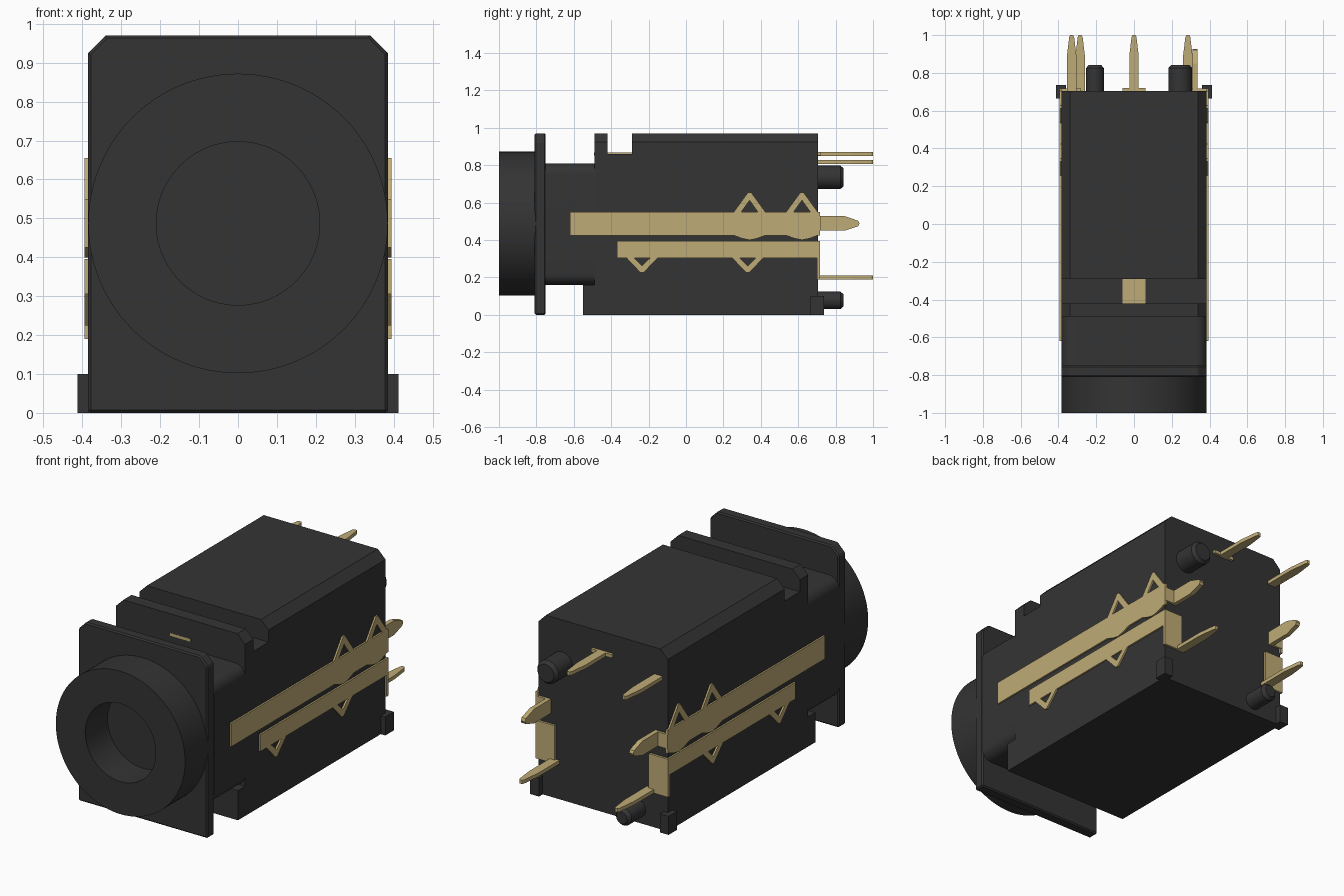
import bpy, bmesh, math
from mathutils import Vector

cube = bpy.data.objects.get("Cube")
if cube:
    bpy.data.objects.remove(cube, do_unlink=True)


def material(name, rgb):
    m = bpy.data.materials.new(name)
    m.use_nodes = True
    col = (*rgb, 1.0)
    m.diffuse_color = col
    bsdf = next(n for n in m.node_tree.nodes if n.type == 'BSDF_PRINCIPLED')
    bsdf.inputs["Base Color"].default_value = col
    return m


BLACK = material("black plastic", (0.034, 0.034, 0.034))
GOLD = material("pale gold", (0.52, 0.41, 0.18))


def finish(name, bm, mat, smooth=False):
    bmesh.ops.recalc_face_normals(bm, faces=bm.faces)
    me = bpy.data.meshes.new(name)
    bm.to_mesh(me)
    bm.free()
    me.materials.append(mat)
    ob = bpy.data.objects.new(name, me)
    bpy.context.scene.collection.objects.link(ob)
    if smooth:
        bpy.ops.object.select_all(action='DESELECT')
        ob.select_set(True)
        bpy.context.view_layer.objects.active = ob
        bpy.ops.object.shade_smooth_by_angle(angle=math.radians(30))
    return ob


def prism_bm(pts, axis, a, b):
    """Extrude a 2D outline along an axis; outline uses the other two axes in xyz order."""
    bm = bmesh.new()

    def at(p):
        c = list(p)
        c.insert("xyz".index(axis), a)
        return c
    face = bm.faces.new([bm.verts.new(at(p)) for p in pts])
    step = Vector([b - a if k == axis else 0 for k in "xyz"])
    new = bmesh.ops.extrude_face_region(bm, geom=[face])
    bmesh.ops.translate(bm, vec=step, verts=[g for g in new["geom"] if isinstance(g, bmesh.types.BMVert)])
    return bm


def prism(name, pts, axis, a, b, mat, smooth=False):
    return finish(name, prism_bm(pts, axis, a, b), mat, smooth)


def box(name, x, y, z, mat):
    return prism(name, [(x[0], y[0]), (x[1], y[0]), (x[1], y[1]), (x[0], y[1])], 'z', z[0], z[1], mat)


def lathe(name, profile, cx, cz, mat, n=64):
    """Revolve (radius, y) points around a line along y."""
    bm = bmesh.new()
    verts = [bm.verts.new((cx + r, y, cz)) for r, y in profile]
    edges = [bm.edges.new(p) for p in zip(verts, verts[1:])]
    bmesh.ops.spin(bm, geom=verts + edges, cent=(cx, 0, cz), axis=(0, 1, 0),
                   angle=math.tau, steps=n, use_duplicate=False)
    bmesh.ops.remove_doubles(bm, verts=bm.verts, dist=1e-4)
    return finish(name, bm, mat, True)


W, H, CZ = 0.385, 0.97, 0.487

# Socket ring with a blind hole
lathe("socket_ring", [(0, -0.81), (0.21, -0.81), (0.21, -1.0), (W, -1.0), (W, -0.80), (0, -0.80)],
      0, CZ, BLACK, 96)

# Front flange with chamfered top corners and softened edges
c = 0.045
flange = prism("front_flange", [(-W, 0), (W, 0), (W, H - c), (W - c, H), (c - W, H), (-W, H - c)],
               'y', -0.81, -0.75, BLACK)
bev = flange.modifiers.new("edge_bevel", 'BEVEL')
bev.width = 0.007
bev.segments = 1

# Rounded neck between flange and body
r, z0, z1 = 0.06, 0.16, 0.81
outline = []
for cx, cz, start in ((W - r, z1 - r, 0), (r - W, z1 - r, 90), (r - W, z0 + r, 180), (W - r, z0 + r, 270)):
    for i in range(9):
        t = math.radians(start + i * 90 / 8)
        outline.append((cx + r * math.cos(t), cz + r * math.sin(t)))
prism("neck", outline, 'y', -0.755, -0.48, BLACK, True)

# Main housing: side profile with top groove, long top edges chamfered
side = [(-0.55, 0), (0.705, 0), (0.705, H), (-0.29, H), (-0.29, 0.86), (-0.42, 0.86),
        (-0.42, H), (-0.49, H), (-0.49, 0.16), (-0.55, 0.16)]
bm = prism_bm(side, 'x', -W, W)
bm.normal_update()
top = [e for e in bm.edges if all(v.co.z > H - 0.01 for v in e.verts)
       and abs(e.verts[0].co.x - e.verts[1].co.x) < 0.01]
bmesh.ops.bevel(bm, geom=top, offset=c, offset_type='OFFSET', segments=1, affect='EDGES')
finish("housing", bm, BLACK)

# Locating pegs on the back
for name, cx, cz, rad in (("large_peg", 0.245, 0.735, 0.063), ("small_peg", -0.207, 0.077, 0.047)):
    lathe(name, [(0, 0.70), (rad, 0.70), (rad, 0.825), (rad - 0.015, 0.843), (0, 0.843)], cx, cz, BLACK, 32)


def flat_pin(name, cx, z, w=0.025):
    """Flat pin pointing backwards with a tapered tip."""
    prism(name, [(cx - w, 0.70), (cx + w, 0.70), (cx + w, 0.89), (cx + 0.013, 0.99), (cx + 0.008, 1.0),
                 (cx - 0.008, 1.0), (cx - 0.013, 0.99), (cx - w, 0.89)],
          'z', z - 0.01, z + 0.01, GOLD)


def tooth(name, y, base, tip, inner, xa, xb):
    """Open triangular barb on the edge of a contact strip."""
    prism(name, [(y - 0.085, base), (y - 0.008, tip), (y + 0.008, tip), (y + 0.085, base),
                 (y + 0.045, base), (y, inner), (y - 0.045, base)], 'x', xa, xb, GOLD)


# Top contact and its pin
box("top_contact", (-0.062, 0.062), (-0.491, -0.28), (0.852, 0.867), GOLD)
box("top_pin_base", (-0.062, 0.062), (0.70, 0.72), (0.852, 0.870), GOLD)
flat_pin("top_pin", 0, 0.86)
flat_pin("offset_pin", -0.33, 0.817)

# Contacts, pins and feet on both sides
for s, tag in ((1, "left"), (-1, "right")):
    xa, xb = s * 0.38, s * 0.394
    upper = [(-0.62, 0.55), (-0.62, 0.425)]
    for y in (0.34, 0.62):
        upper += [(y - 0.085, 0.425), (y - 0.04, 0.408), (y, 0.40), (y + 0.04, 0.408), (y + 0.085, 0.425)]
    upper += [(0.717, 0.425), (0.717, 0.55)]
    prism(f"{tag}_upper_contact", upper, 'x', xa, xb, GOLD)
    box(f"{tag}_lower_contact", sorted((xa, xb)), (-0.37, 0.717), (0.305, 0.395), GOLD)
    for i, y in enumerate((0.34, 0.62)):
        tooth(f"{tag}_upper_barb_{i + 1}", y, 0.549, 0.655, 0.612, xa, xb)
    for i, y in enumerate((-0.235, 0.33)):
        tooth(f"{tag}_lower_barb_{i + 1}", y, 0.306, 0.225, 0.262, xa, xb)
    # Bent tabs carrying the contacts round to the pins
    box(f"{tag}_upper_tab", sorted((s * 0.31, xb)), (0.70, 0.718), (0.45, 0.527), GOLD)
    box(f"{tag}_lower_tab", sorted((s * 0.28, xb)), (0.70, 0.717), (0.19, 0.395), GOLD)
    prism(f"{tag}_upright_pin", [(0.70, 0.45), (0.85, 0.45), (0.92, 0.474), (0.927, 0.488),
                                 (0.92, 0.503), (0.85, 0.527), (0.70, 0.527)],
          'x', s * 0.31, s * 0.335, GOLD)
    flat_pin(f"{tag}_lower_pin", s * 0.285, 0.20)
    box(f"{tag}_foot", sorted((s * 0.36, s * 0.412)), (0.665, 0.737), (0, 0.10), BLACK)
